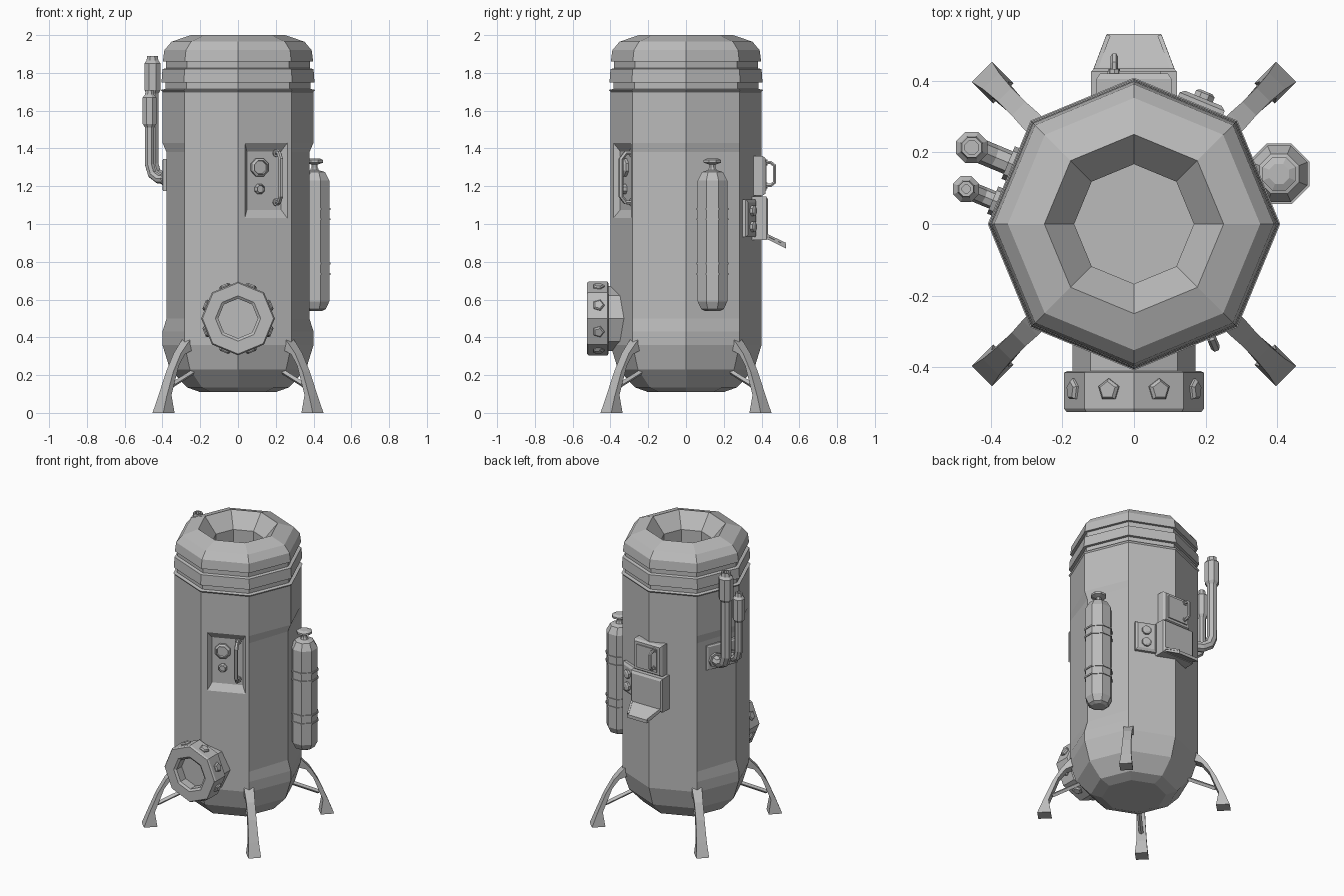
import bpy, bmesh, math
from mathutils import Matrix, Vector

cube = bpy.data.objects.get("Cube")
if cube:
    bpy.data.objects.remove(cube, do_unlink=True)

GREY = (0.5, 0.5, 0.5, 1)
metal = bpy.data.materials.new("grey metal")
metal.use_nodes = True
metal.diffuse_color = GREY
metal.node_tree.nodes["Principled BSDF"].inputs["Base Color"].default_value = GREY

FACE = 0.37  # distance from the axis to a flat side of the body


def make(name, bm, frame=Matrix()):
    bmesh.ops.recalc_face_normals(bm, faces=bm.faces)
    mesh = bpy.data.meshes.new(name)
    bm.to_mesh(mesh)
    bm.free()
    mesh.materials.append(metal)
    obj = bpy.data.objects.new(name, mesh)
    obj.matrix_world = frame
    bpy.context.collection.objects.link(obj)
    return obj


def side(degrees, across=0, height=0, out=FACE):
    """Frame on a side of the body: x along it, y up, z outwards."""
    a = math.radians(degrees)
    n, t, up = Vector((math.cos(a), math.sin(a), 0)), Vector((-math.sin(a), math.cos(a), 0)), Vector((0, 0, 1))
    frame = Matrix((t, up, n)).transposed().to_4x4()
    frame.translation = n * out + t * across + up * height
    return frame


def loft(bm, rings):
    """Skin a list of equal rings of points and cap both ends."""
    rings = [[bm.verts.new(p) for p in ring] for ring in rings]
    for a, b in zip(rings, rings[1:]):
        for i in range(len(a)):
            j = (i + 1) % len(a)
            bm.faces.new((a[i], a[j], b[j], b[i]))
    bm.faces.new(rings[0])
    bm.faces.new(rings[-1])
    return rings


def lathe(name, profile, frame=Matrix(), sides=8, turn=0.0):
    bm = bmesh.new()
    angles = [2 * math.pi * (i + turn) / sides for i in range(sides)]
    loft(bm, [[(r * math.cos(a), r * math.sin(a), z) for a in angles] for r, z in profile])
    return make(name, bm, frame)


def block(name, frame, layers):
    """Stack of rectangles given as half width, half height, depth."""
    bm = bmesh.new()
    loft(bm, [[(-w, -h, d), (w, -h, d), (w, h, d), (-w, h, d)] for w, h, d in layers])
    return make(name, bm, frame)


def tube(name, points, radius, frame=Matrix(), detail=1):
    curve = bpy.data.curves.new(name, "CURVE")
    curve.dimensions = "3D"
    curve.bevel_depth, curve.bevel_resolution, curve.use_fill_caps = radius, detail, True
    spline = curve.splines.new("POLY")
    spline.points.add(len(points) - 1)
    for p, co in zip(spline.points, points):
        p.co = (*co, 1)
    shaped = bpy.data.objects.new(name, curve)
    mesh = bpy.data.meshes.new_from_object(shaped)
    bpy.data.objects.remove(shaped)
    bm = bmesh.new()
    bm.from_mesh(mesh)
    for f in bm.faces:
        f.smooth = False
        f.material_index = 0
    bpy.data.meshes.remove(mesh)
    return make(name, bm, frame)


# Eight-sided body with ribbed collar and open funnel top
body = lathe("body", [
    (0.20, 0.11), (0.27, 0.135), (0.36, 0.23), (0.40, 0.36), (0.40, 0.43), (0.40, 0.50),
    (0.40, 1.38), (0.40, 1.43), (0.40, 1.70), (0.408, 1.71), (0.385, 1.715), (0.385, 1.75),
    (0.405, 1.75), (0.40, 1.82), (0.38, 1.825), (0.38, 1.86), (0.398, 1.86), (0.39, 1.92),
    (0.352, 1.965), (0.25, 2.0), (0.167, 1.90), (0.167, 1.50)])

# Shallow hollows on the left and right of the body
for v in body.data.vertices:
    if abs(v.co.y) < 0.01 and 0.49 < v.co.z < 1.39 and abs(v.co.x) > 0.3:
        v.co.x *= 0.945

# Recess for the front control panel
cutter = block("panel_cutter", side(292.5, 0.008, 1.23), [(0.098, 0.155, -0.03), (0.13, 0.215, 0.01)])
cutter.hide_render = True
cut = body.modifiers.new("panel recess", "BOOLEAN")
cut.object, cut.operation, cut.solver = cutter, "DIFFERENCE", "EXACT"
bpy.context.view_layer.update()
cut_mesh = bpy.data.meshes.new_from_object(body.evaluated_get(bpy.context.evaluated_depsgraph_get()))
body.modifiers.clear()
body.data = cut_mesh
bpy.data.objects.remove(cutter)

# Front control panel dials and handle
BACK = FACE - 0.03
for name, across, height, r in (("large_dial", -0.02, 1.30, 0.052), ("small_dial", -0.02, 1.185, 0.028)):
    lathe(name, [(r, -0.01), (r, 0.015), (r * 0.75, 0.025), (r * 0.7, 0.012)],
          side(292.5, across, height, BACK), turn=0.5)


def handle(name, frame, half, reach, radius):
    tube(name, [(0, -half, -0.01), (0, -half, reach * 0.6), (0, -half * 0.75, reach),
                (0, half * 0.75, reach), (0, half, reach * 0.6), (0, half, -0.01)], radius, frame)
    for end in (-half, half):
        lathe(name + "_mount", [(radius * 1.6, -0.01), (radius * 1.6, 0.012)],
              frame @ Matrix.Translation((0, end, 0)))


handle("panel_handle", side(292.5, 0.078, 1.245, BACK), 0.13, 0.065, 0.013)

# Front port with a ring of bolts
port = side(270, 0, 0.5, 0)
lathe("port_neck", [(0.172, 0.28), (0.172, 0.42)], port)
lathe("port_ring", [(0.185, 0.41), (0.195, 0.415), (0.195, 0.515), (0.188, 0.525),
                    (0.12, 0.525), (0.105, 0.515), (0.105, 0.46)], port)
for i in range(8):
    spin = Matrix.Rotation(math.pi / 4 * (i + 0.5), 4, "Z") @ Matrix.Translation((0.178, 0, 0.463))
    lathe("port_bolt", [(0.032, -0.01), (0.032, 0.008), (0.024, 0.016)],
          port @ spin @ Matrix.Rotation(math.pi / 2, 4, "Y"), sides=5)

# Four flared legs with braces: inner r, z, outer r, z, half width
LEG = [(0.515, 0, 0.60, 0, 0.04), (0.53, 0.095, 0.565, 0.09, 0.032), (0.47, 0.25, 0.51, 0.22, 0.027),
       (0.425, 0.31, 0.455, 0.315, 0.027), (0.375, 0.33, 0.41, 0.365, 0.03), (0.36, 0.385, 0.385, 0.39, 0.03)]
for i in range(4):
    turn = Matrix.Rotation(math.pi / 4 + i * math.pi / 2, 4, "Z")
    bm = bmesh.new()
    loft(bm, [[(a, -w, za), (b, -w, zb), (b, w, zb), (a, w, za)] for a, za, b, zb, w in LEG])
    make("leg", bm, turn)
    tube("leg_brace", [(0.51, 0, 0.14), (0.33, 0, 0.22)], 0.014, turn, 0)

# Gas tank on the left side
tank = Matrix.Translation((0.405, 0.14, 0))
lathe("tank", [(0.045, 0.54), (0.065, 0.55), (0.085, 0.59), (0.085, 1.23), (0.06, 1.275), (0.025, 1.285),
               (0.018, 1.30), (0.018, 1.315), (0.05, 1.325), (0.05, 1.338), (0.03, 1.347)], tank, turn=0.5)
for z in (0.735, 0.79, 1.025, 1.08):
    lathe("tank_band", [(0.091, z - 0.005), (0.091, z + 0.005)], tank, turn=0.5)
for z in (0.762, 1.052):
    block("tank_bracket", side(22.5, -0.01, z, 0.34), [(0.04, 0.022, 0), (0.04, 0.022, 0.05)])

# Exhaust pipes on the right side, rising from a wall plate
EX = 157.5
block("pipe_plate", side(EX, 0.03, 1.26), [(0.115, 0.085, -0.03), (0.115, 0.085, 0.0), (0.105, 0.075, 0.006)])
for name, across, reach, top, r in (("tall_pipe", -0.024, 0.13, 1.89, 0.034), ("short_pipe", 0.089, 0.10, 1.71, 0.026)):
    frame = side(EX, across, 1.24)
    rise = top - 1.24
    tube(name, [(0, 0, -0.03), (0, 0, reach * 0.5), (0, 0.025, reach * 0.85), (0, 0.075, reach),
                (0, rise - 0.03, reach)], r, frame, 2)
    lathe(name + "_flange", [(r + 0.015, -0.02), (r + 0.015, 0.02)], frame)
    upright = Matrix.Translation(frame @ Vector((0, rise, reach)))
    lathe(name + "_cap", [(r, -0.20), (r + 0.013, -0.18), (r + 0.013, -0.04), (r, -0.025),
                          (r - 0.004, 0), (r - 0.014, 0), (r - 0.014, -0.02)], upright, turn=0.5)

# Back dispenser: door box, hood and sloping tray
back = side(90, 0, 0, 0)
block("door_box", side(90, 0, 1.255, 0), [(0.105, 0.105, 0.33), (0.105, 0.105, 0.405), (0.095, 0.095, 0.42)])
block("door_panel", side(90, 0, 1.255, 0), [(0.075, 0.078, 0.41), (0.075, 0.078, 0.427)])
handle("door_handle", side(90, 0.055, 1.265, 0.42), 0.06, 0.048, 0.010)
block("hood", side(90, 0, 1.03, 0), [(0.12, 0.115, 0.33), (0.12, 0.115, 0.425), (0.11, 0.10, 0.435)])
bm = bmesh.new()
loft(bm, [[(-w, z, d), (w, z, d), (w, z + 0.022, d), (-w, z + 0.022, d)]
          for w, z, d in ((0.115, 0.93, 0.39), (0.105, 0.915, 0.44), (0.075, 0.87, 0.53))])
make("tray", bm, back)
for s in (-1, 1):
    tube("tray_lip", [(s * 0.108, 0.94, 0.43), (s * 0.072, 0.895, 0.525)], 0.008, back, 0)

# Small knob box beside the dispenser
block("knob_box", side(67.5, -0.045, 1.03), [(0.068, 0.10, -0.03), (0.068, 0.10, 0.018), (0.055, 0.085, 0.028)])
for z in (0.985, 1.07):
    lathe("box_knob", [(0.03, 0.02), (0.03, 0.042), (0.02, 0.048)], side(67.5, -0.045, z), turn=0.5)
